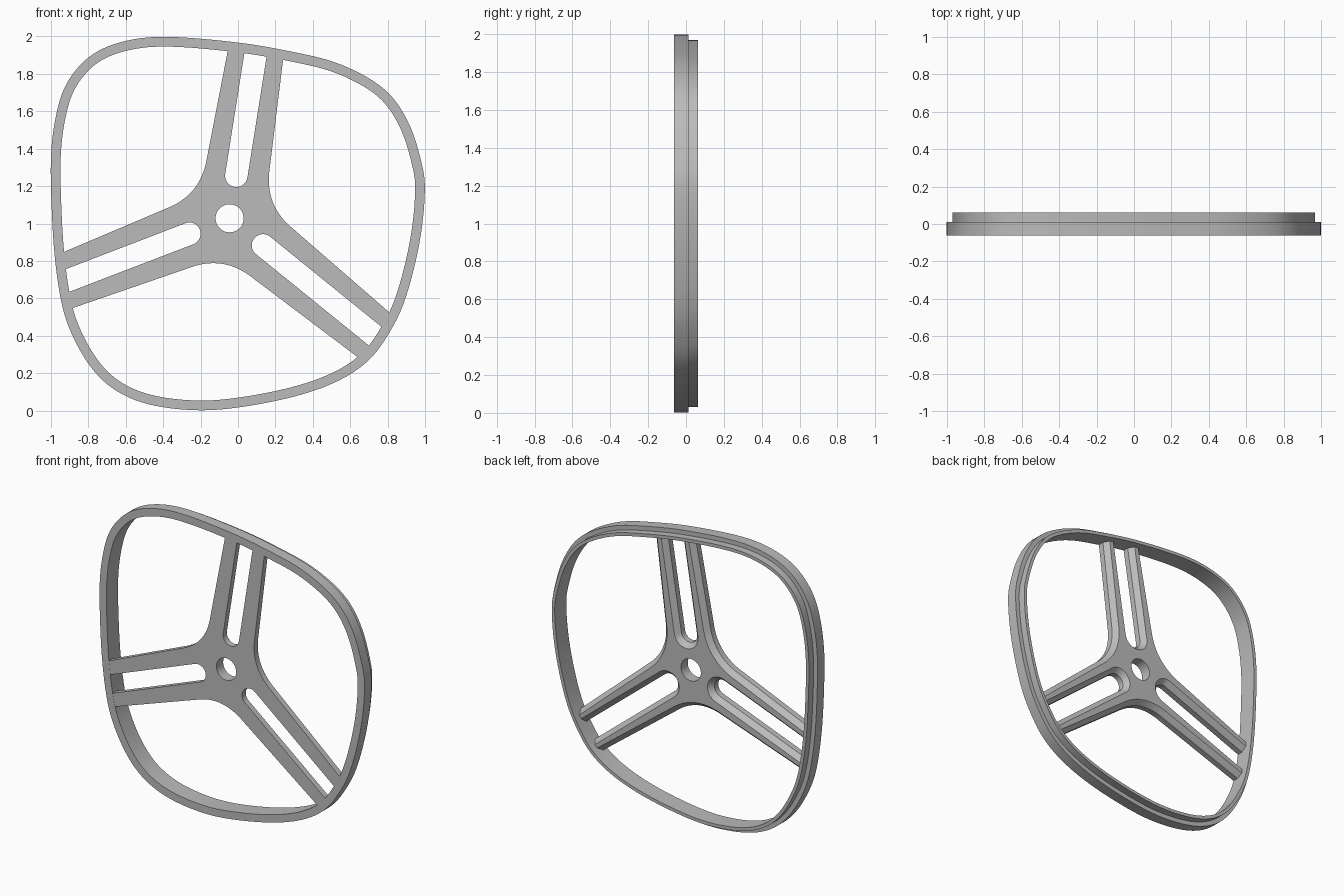
import bpy, bmesh, math
from mathutils import Vector
from mathutils.geometry import intersect_line_line_2d

if "Cube" in bpy.data.objects:
    bpy.data.objects.remove(bpy.data.objects["Cube"])

grey = bpy.data.materials.new("plain grey")
grey.diffuse_color = (0.5, 0.5, 0.5, 1)
grey.use_nodes = True
grey.node_tree.nodes["Principled BSDF"].inputs["Base Color"].default_value = grey.diffuse_color


def offset(loop, d):
    """Move a counter-clockwise loop inward by d with mitred corners."""
    out = []
    for i, p in enumerate(loop):
        a = (p - loop[i - 1]).normalized()
        b = (loop[(i + 1) % len(loop)] - p).normalized()
        na, nb = Vector((-a.y, a.x)), Vector((-b.y, b.x))
        out.append(p + (na + nb) * d / (1 + na.dot(nb)))
    return out


def ring(bm, loop, y):
    return [bm.verts.new((p.x, y, p.y)) for p in loop]


def bridge(bm, a, b):
    n = len(a)
    for i in range(n):
        j = (i + 1) % n
        bm.faces.new((a[i], a[j], b[j], b[i]))


def finish(bm, name, angle):
    bmesh.ops.recalc_face_normals(bm, faces=bm.faces[:])
    me = bpy.data.meshes.new(name)
    bm.to_mesh(me)
    bm.free()
    me.materials.append(grey)
    ob = bpy.data.objects.new(name, me)
    bpy.context.collection.objects.link(ob)
    bpy.ops.object.select_all(action='DESELECT')
    ob.select_set(True)
    bpy.context.view_layer.objects.active = ob
    bpy.ops.object.shade_smooth_by_angle(angle=math.radians(angle))


# Rounded four-cornered rim outline (x, z)
knots = [(-.39, 2.0), (0, 1.968), (.27, 1.922), (.54, 1.856), (.785, 1.72), (.915, 1.535),
         (.98, 1.33), (1.0, 1.18), (.972, .9), (.89, .58), (.79, .385), (.69, .26),
         (.54, .16), (.33, .082), (.06, .025), (-.2, 0), (-.47, .03), (-.66, .11),
         (-.79, .235), (-.89, .41), (-.945, .58), (-.982, .84), (-.998, 1.13),
         (-1.0, 1.37), (-.975, 1.57), (-.92, 1.745), (-.80, 1.89), (-.63, 1.97)]
knots = [Vector(k) for k in reversed(knots)]
n = len(knots)
outline = []
for i in range(n):
    p0, p1, p2, p3 = (knots[(i + k) % n] for k in (-1, 0, 1, 2))
    for s in range(8):
        t = s / 8
        outline.append(.5 * (2 * p1 + (p2 - p0) * t + (2 * p0 - 5 * p1 + 4 * p2 - p3) * t * t
                             + (3 * p1 - p0 - 3 * p2 + p3) * t ** 3))
for _ in range(6):
    outline = [(outline[i - 1] + 2 * p + outline[(i + 1) % len(outline)]) / 4
               for i, p in enumerate(outline)]

# Rim: stepped section swept round the outline
bm = bmesh.new()
section = [(0, -.0625), (0, .012), (.03, .012), (.03, .0625), (.052, .0625), (.052, -.0625)]
rings = [ring(bm, offset(outline, d), y) for d, y in section]
for i in range(len(rings)):
    bridge(bm, rings[i - 1], rings[i])
finish(bm, "rim", 30)

# Hub with three slotted spokes, each spoke ending inside the rim
hub = Vector((-.045, 1.028))
limit = offset(outline, .016)


def place(angle, u, v):
    c, s = math.cos(angle), math.sin(angle)
    return hub + Vector((u * c - v * s, u * s + v * c))


def to_rim(a, b):
    for i in range(len(limit)):
        hit = intersect_line_line_2d(a, b, limit[i - 1], limit[i])
        if hit:
            return hit
    return b


SLOT, SLOT_U, BASE_U, BASE_V, TIP_V = .06, .23, .30, .17, .139
star = []
for k in range(3):
    ang = math.radians(81 + 120 * k)
    nxt = ang + math.radians(120)
    # right bar out, slot in, slot round, slot out, left bar in
    star.append(to_rim(place(ang, BASE_U, -BASE_V), place(ang, 1.2, -TIP_V)))
    star.append(to_rim(place(ang, SLOT_U, -SLOT), place(ang, 1.2, -SLOT)))
    for s in range(17):
        t = -math.pi / 2 - math.pi * s / 16
        star.append(place(ang, SLOT_U + SLOT * math.cos(t), SLOT * math.sin(t)))
    star.append(to_rim(place(ang, SLOT_U, SLOT), place(ang, 1.2, SLOT)))
    star.append(to_rim(place(ang, BASE_U, BASE_V), place(ang, 1.2, TIP_V)))
    # curved web to the next spoke
    a, b = place(ang, BASE_U, BASE_V), place(nxt, BASE_U, -BASE_V)
    c = place(ang, BASE_V / math.tan(math.radians(60)), BASE_V)
    for s in range(17):
        t = s / 16
        star.append(a * (1 - t) ** 2 + c * 2 * t * (1 - t) + b * t * t)

FRONT, SHOULDER, BACK = -.062, -.022, .0115
bm = bmesh.new()
front = ring(bm, star, FRONT)
mid = ring(bm, star, SHOULDER)
back = ring(bm, offset(star, .03), BACK)
bridge(bm, front, mid)
bridge(bm, mid, back)
hole = [hub + .075 * Vector((math.cos(math.tau * i / 48), math.sin(math.tau * i / 48)))
        for i in range(48)]
hole_front, hole_back = ring(bm, hole, FRONT), ring(bm, hole, BACK)
bridge(bm, hole_front, hole_back)
for outer, inner, side in ((front, hole_front, -1), (back, hole_back, 1)):
    edges = [bm.edges.get((l[i - 1], l[i])) for l in (outer, inner) for i in range(len(l))]
    bmesh.ops.triangle_fill(bm, edges=edges, use_beauty=True, normal=(0, side, 0))
finish(bm, "spoked_hub", 30)
